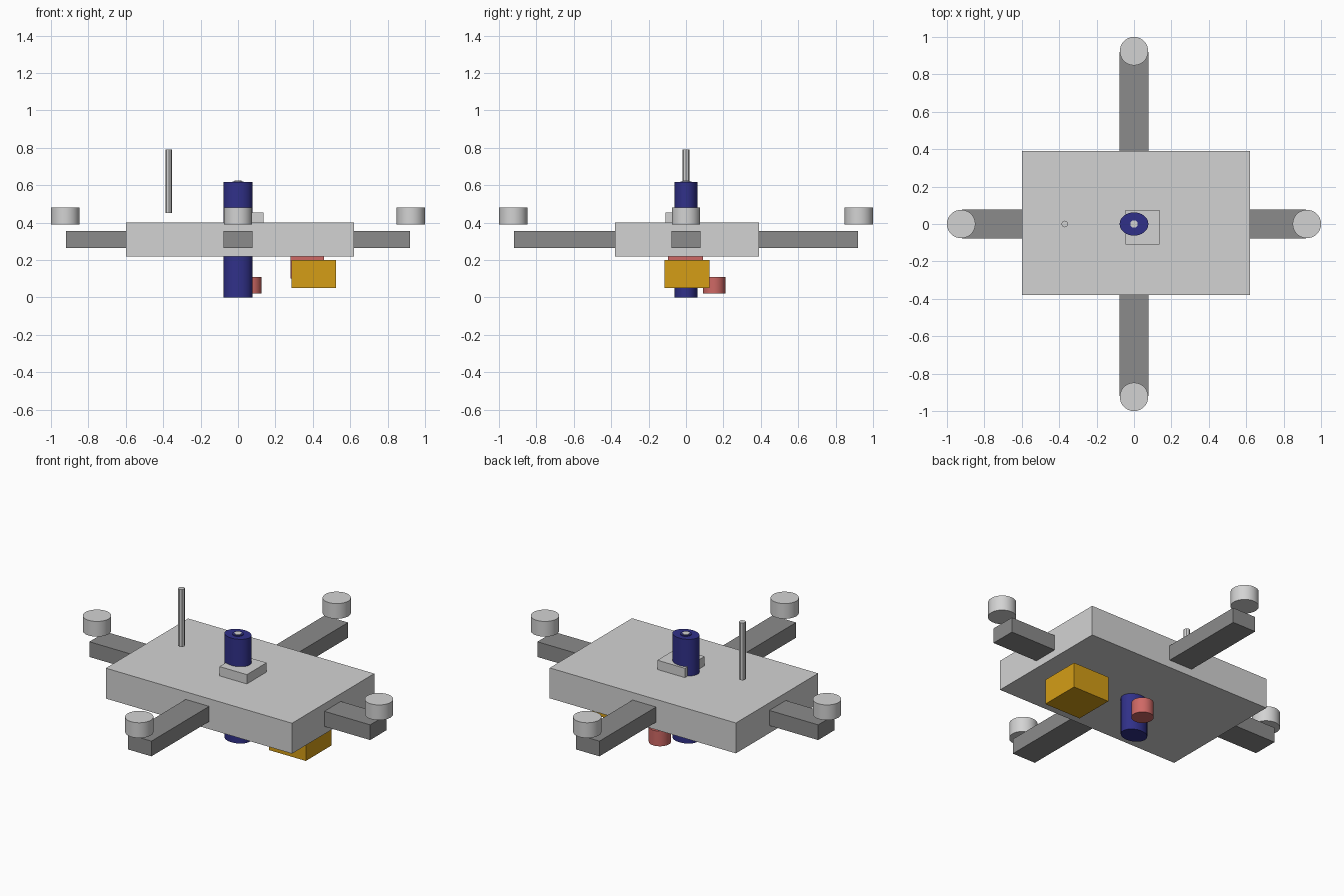
import bpy, math

if "Cube" in bpy.data.objects:
    bpy.data.objects.remove(bpy.data.objects["Cube"])


def mat(name, rgb):
    m = bpy.data.materials.new(name)
    m.diffuse_color = (*rgb, 1.0)
    m.use_nodes = True
    m.node_tree.nodes["Principled BSDF"].inputs["Base Color"].default_value = m.diffuse_color
    return m


LIGHT = mat("light_grey", (0.65, 0.65, 0.65))
DARK = mat("dark_grey", (0.26, 0.26, 0.26))
NAVY = mat("navy", (0.03, 0.03, 0.25))
GOLD = mat("gold", (0.66, 0.34, 0.008))
RED = mat("soft_red", (0.62, 0.14, 0.13))


def box(name, lo, hi, material):
    """Box between two opposite corners."""
    bpy.ops.mesh.primitive_cube_add(size=1, location=[(a + b) / 2 for a, b in zip(lo, hi)])
    o = bpy.context.object
    o.name = name
    o.scale = [b - a for a, b in zip(lo, hi)]
    bpy.ops.object.transform_apply(location=False, rotation=False, scale=True)
    o.data.materials.append(material)
    return o


def cylinder(name, x, y, z0, z1, rx, material, ry=None, sides=32):
    """Upright cylinder, elliptical if ry is given."""
    bpy.ops.mesh.primitive_cylinder_add(vertices=sides, radius=1, depth=1,
                                        location=(x, y, (z0 + z1) / 2))
    o = bpy.context.object
    o.name = name
    o.scale = (rx, ry or rx, z1 - z0)
    bpy.ops.object.transform_apply(location=False, rotation=False, scale=True)
    o.data.materials.append(material)
    bpy.ops.object.shade_smooth_by_angle(angle=math.radians(40))
    return o


# Main body and raised pad
box("body", (-0.60, -0.38, 0.22), (0.62, 0.39, 0.40), LIGHT)
box("top_pad", (-0.045, -0.11, 0.40), (0.135, 0.075, 0.455), LIGHT)

# Four arms, each with a motor above its tip
W = 0.077
for side, sx, sy in (("right", 1, 0), ("left", -1, 0), ("back", 0, 1), ("front", 0, -1)):
    a = (sx * 0.30 - abs(sy) * W, sy * 0.30 - abs(sx) * W)
    b = (sx * 0.92 + abs(sy) * W, sy * 0.92 + abs(sx) * W)
    lo = (min(a[0], b[0]), min(a[1], b[1]), 0.265)
    hi = (max(a[0], b[0]), max(a[1], b[1]), 0.355)
    box(side + "_arm", lo, hi, DARK)
    cylinder(side + "_motor", sx * 0.924, sy * 0.924, 0.39, 0.48, 0.076, LIGHT)

# Central column with a small cap and a pale tip
cylinder("column", 0, 0, 0, 0.617, 0.077, NAVY, ry=0.062)
cylinder("column_cap", 0, 0, 0.615, 0.621, 0.03, NAVY)
cylinder("column_tip", 0, 0, 0.62, 0.624, 0.02, LIGHT, sides=12)

# Antenna rod
cylinder("antenna", -0.37, 0, 0.45, 0.79, 0.018, LIGHT, sides=8)

# Underslung battery, its mount and a sensor
box("battery", (0.285, -0.115, 0.05), (0.525, 0.125, 0.20), GOLD)
box("battery_mount", (0.28, -0.095, 0.10), (0.46, 0.09, 0.22), RED)
cylinder("sensor", 0.066, 0.15, 0.02, 0.11, 0.06, RED)
bpy.ops.object.shade_smooth()
